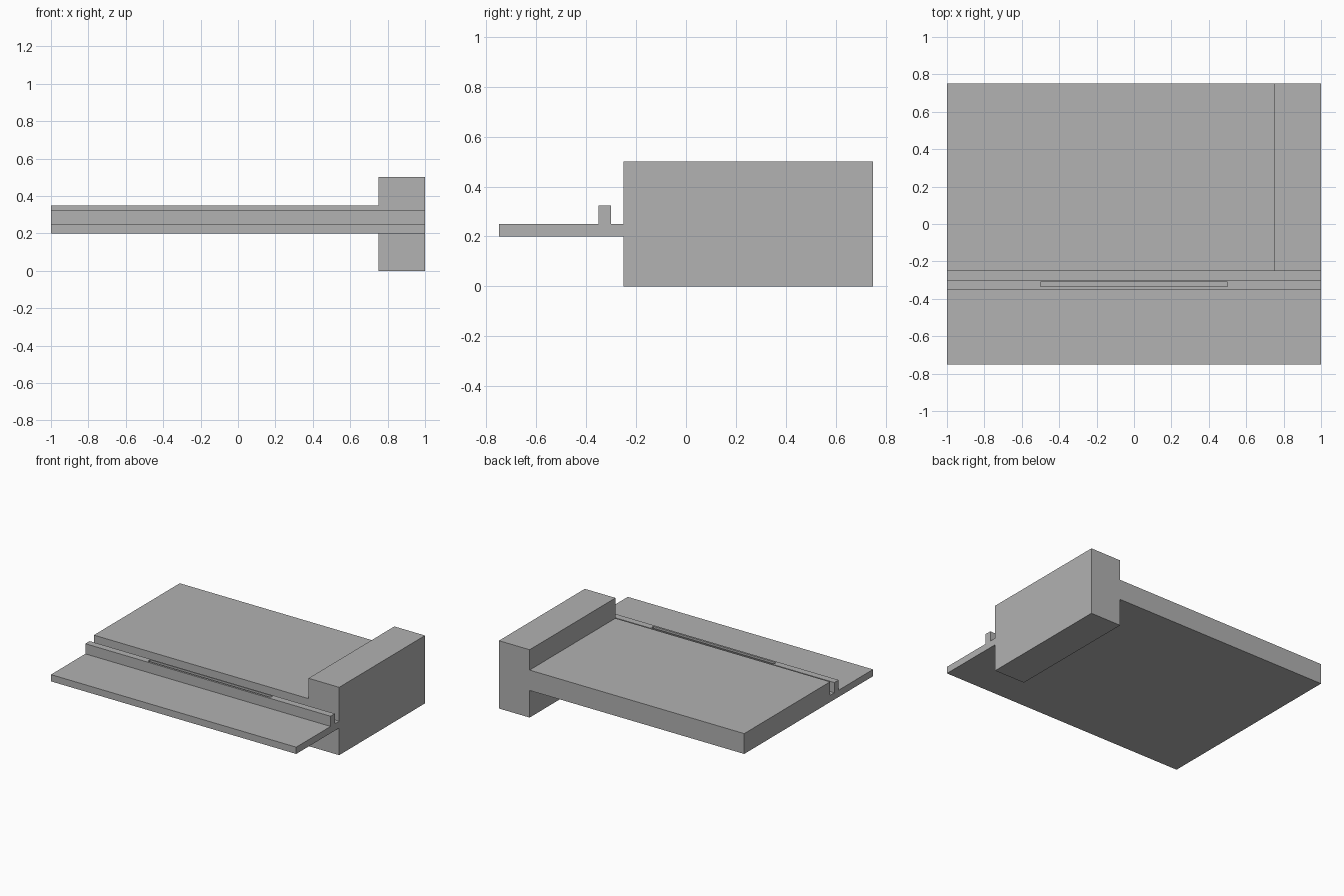
import bpy
import bmesh
from mathutils import Vector

if "Cube" in bpy.data.objects:
    bpy.data.objects.remove(bpy.data.objects["Cube"], do_unlink=True)

# Single neutral grey
GREY = (0.445, 0.445, 0.445, 1.0)
grey = bpy.data.materials.new("plain_grey")
grey.use_nodes = True
grey.diffuse_color = GREY
grey.node_tree.nodes["Principled BSDF"].inputs["Base Color"].default_value = GREY


def extrude_profile(name, profile, x0, x1):
    """Sweep a closed (y, z) profile along x."""
    bm = bmesh.new()
    face = bm.faces.new([bm.verts.new((x0, y, z)) for y, z in profile])
    swept = bmesh.ops.extrude_face_region(bm, geom=[face])["geom"]
    verts = [v for v in swept if isinstance(v, bmesh.types.BMVert)]
    bmesh.ops.translate(bm, verts=verts, vec=Vector((x1 - x0, 0, 0)))
    bmesh.ops.recalc_face_normals(bm, faces=bm.faces)
    mesh = bpy.data.meshes.new(name)
    bm.to_mesh(mesh)
    bm.free()
    mesh.materials.append(grey)
    obj = bpy.data.objects.new(name, mesh)
    bpy.context.collection.objects.link(obj)
    return obj


def box(name, x0, x1, y0, y1, z0, z1):
    return extrude_profile(name, [(y0, z0), (y1, z0), (y1, z1), (y0, z1)], x0, x1)


# Thin front shelf with its raised rail
shelf = extrude_profile("front_shelf_with_rail", [
    (-0.75, 0.2), (-0.25, 0.2), (-0.25, 0.25), (-0.3, 0.25),
    (-0.3, 0.325), (-0.35, 0.325), (-0.35, 0.25), (-0.75, 0.25)], -1, 1)

# Narrow slot sunk into the top of the rail
cutter = box("slot_cutter", -0.5, 0.5, -0.335, -0.31, 0.275, 0.4)
cutter.hide_render = True
cut = shelf.modifiers.new("slot", 'BOOLEAN')
cut.operation = 'DIFFERENCE'
cut.solver = 'EXACT'
cut.object = cutter
bpy.context.view_layer.objects.active = shelf
bpy.ops.object.modifier_apply(modifier=cut.name)
bpy.data.objects.remove(cutter, do_unlink=True)

# Thick table behind the rail, and the tall block at its left end
box("table_slab", -1, 0.75, -0.25, 0.75, 0.2, 0.35)
box("end_block", 0.75, 1, -0.25, 0.75, 0, 0.5)
